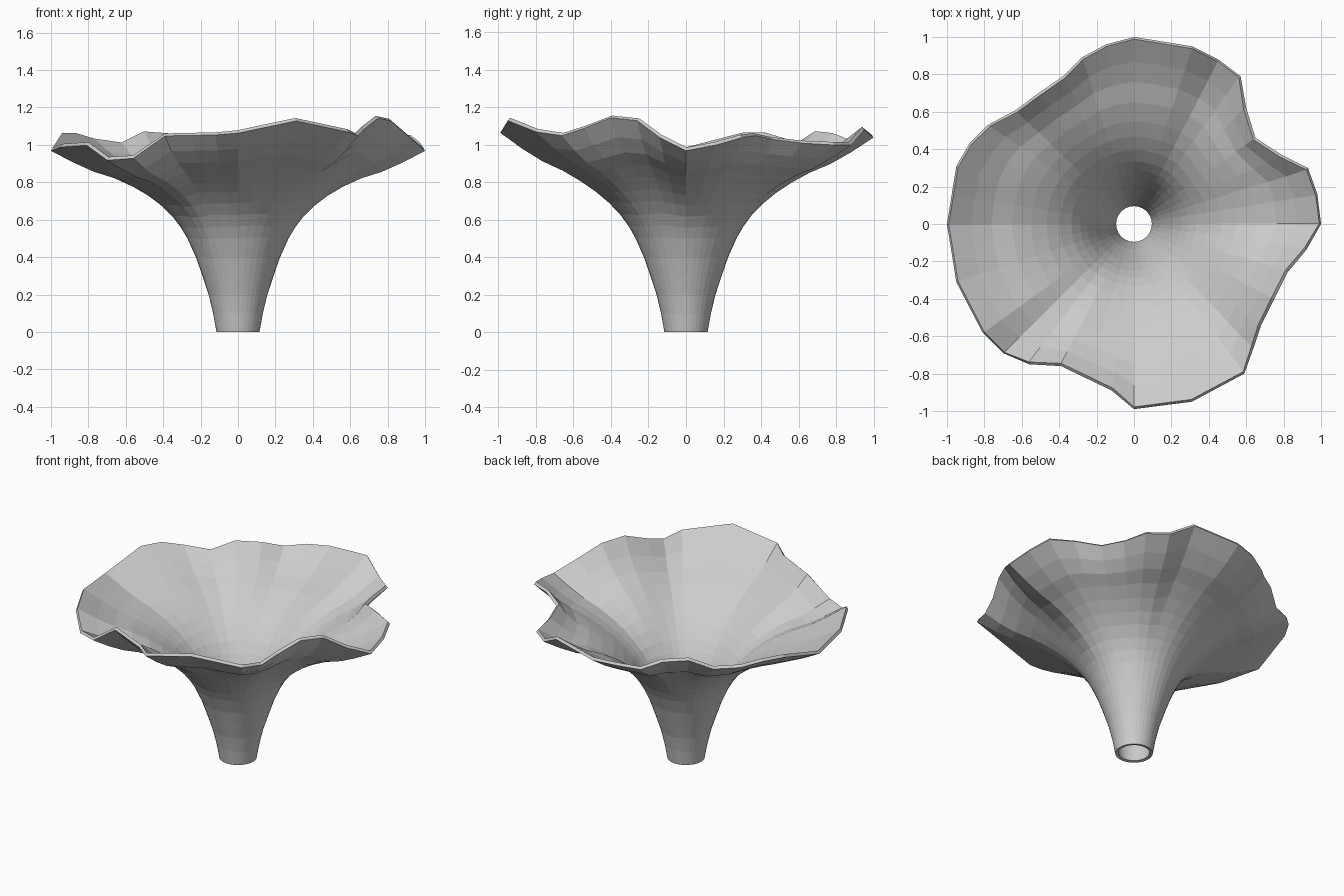
import bpy, bmesh, math

if "Cube" in bpy.data.objects:
    bpy.data.objects.remove(bpy.data.objects["Cube"])

# wavy rim: (x, y, z) going counter-clockwise
RIM = [(1, 0, .98), (.98, .16, 1.01), (.93, .30, 1.05), (.79, .37, 1.06), (.65, .46, 1.04),
       (.60, .62, 1.02), (.57, .79, 1.01), (.45, .88, 1.01), (.31, .95, 1.09), (0, 1, 1.05),
       (-.15, .96, 1.04), (-.28, .89, 1.02), (-.38, .79, 1.06), (-.51, .70, 1.07),
       (-.63, .61, 1.01), (-.78, .53, 1.03), (-.88, .43, 1.06), (-.95, .31, 1.06),
       (-1, 0, .98), (-.95, -.31, 1.0), (-.81, -.58, 1.01), (-.70, -.69, .93),
       (-.56, -.75, .94), (-.39, -.76, 1.06), (-.12, -.89, 1.065), (0, -.99, 1.075),
       (.31, -.95, 1.14), (.59, -.80, 1.08), (.64, -.66, 1.06), (.68, -.54, 1.10),
       (.75, -.40, 1.155), (.82, -.26, 1.14), (.92, -.14, 1.05)]
RIM_DROP = .012   # the wall thickness lifts the rim by this much

# mean trumpet profile: (radius, height)
PROFILE = [(.115, 0), (.133, .1), (.157, .2), (.190, .3), (.225, .4), (.27, .5),
           (.305, .56), (.35, .62), (.41, .68), (.48, .735), (.56, .785),
           (.66, .835), (.77, .875), (.88, .93), (1, 1)]

# split the wide rim gaps so the throat stays round
columns = []
for i, p in enumerate(RIM):
    q = RIM[(i + 1) % len(RIM)]
    columns.append(p)
    gap = (math.atan2(q[1], q[0]) - math.atan2(p[1], p[0])) % math.tau
    if gap > math.radians(12):
        columns.append(tuple((a + b) / 2 for a, b in zip(p, q)))

# flower cup: the rim waves fade out towards the throat
bm = bmesh.new()
rings = []
for r, z in PROFILE:
    w = ((r - .115) / .885) ** 1.8
    ring = []
    for x, y, top in columns:
        a = math.atan2(y, x)
        rad = r * (1 + (math.hypot(x, y) - 1) * w)
        ring.append(bm.verts.new((rad * math.cos(a), rad * math.sin(a),
                                  z + (top - 1 - RIM_DROP) * w)))
    rings.append(ring)
n = len(columns)
for lo, hi in zip(rings, rings[1:]):
    for i in range(n):
        j = (i + 1) % n
        bm.faces.new((lo[i], lo[j], hi[j], hi[i]))
mesh = bpy.data.meshes.new("flower_trumpet")
bm.to_mesh(mesh)
bm.free()
flower = bpy.data.objects.new("flower_trumpet", mesh)
bpy.context.collection.objects.link(flower)

# thin wall, grown inwards
wall = flower.modifiers.new("wall", 'SOLIDIFY')
wall.thickness = .02
wall.offset = -1
